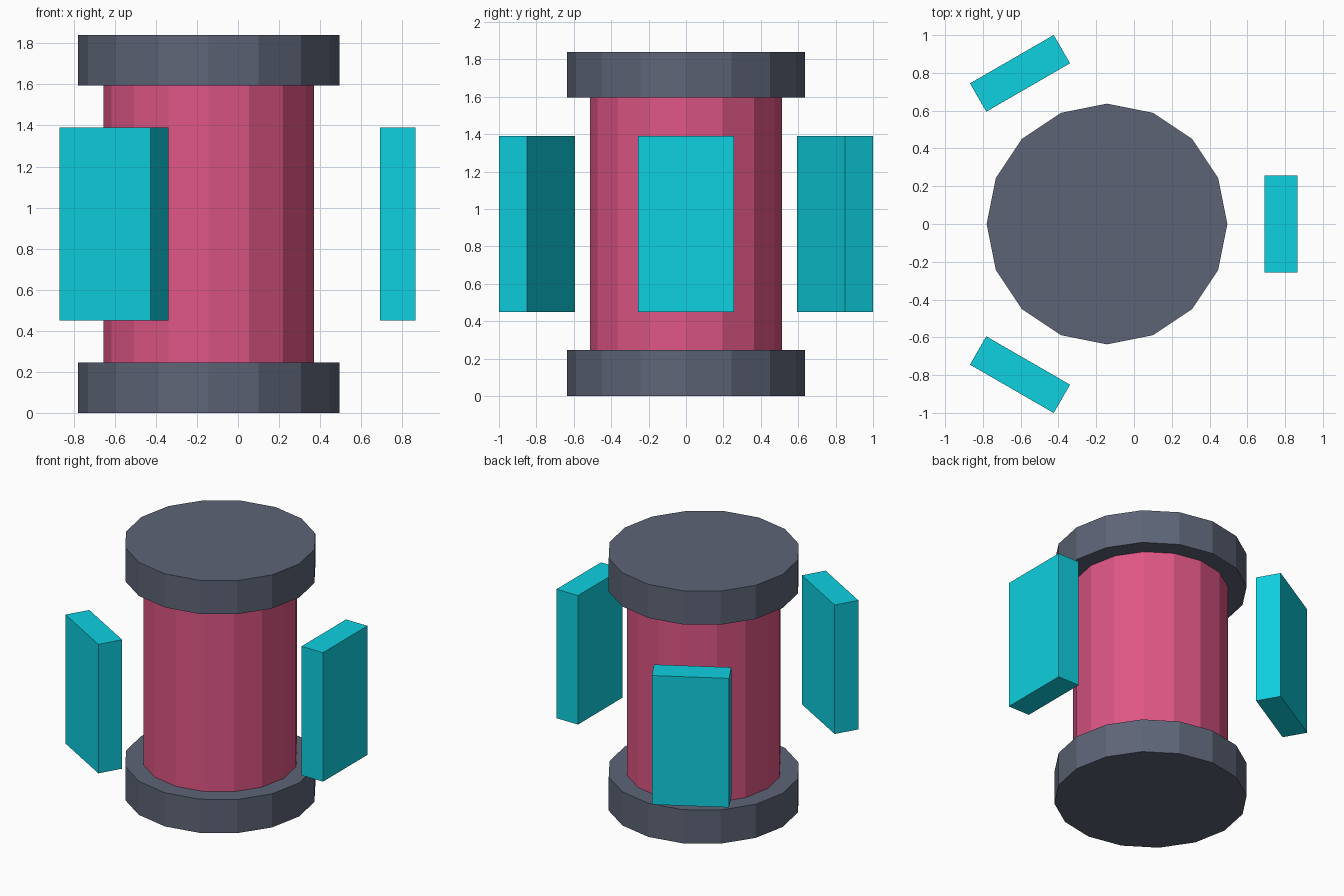
import bpy
from math import radians, cos, sin
from mathutils import Vector

if "Cube" in bpy.data.objects:
    bpy.data.objects.remove(bpy.data.objects["Cube"], do_unlink=True)

AXIS_X = -0.143   # the core stands off-centre so the whole set is centred
SIDES = 16


def material(name, rgb):
    linear = [((c / 255 + 0.055) / 1.055) ** 2.4 if c > 10 else c / 255 / 12.92 for c in rgb]
    mat = bpy.data.materials.new(name)
    mat.use_nodes = True
    mat.diffuse_color = (*linear, 1)
    mat.node_tree.nodes["Principled BSDF"].inputs["Base Color"].default_value = (*linear, 1)
    return mat


def finish(name, mat):
    obj = bpy.context.object
    obj.name = obj.data.name = name
    obj.data.materials.append(mat)
    return obj


def drum(name, radius, bottom, top, mat):
    bpy.ops.mesh.primitive_cylinder_add(
        vertices=SIDES, radius=radius, depth=top - bottom,
        location=(AXIS_X, 0, (bottom + top) / 2), rotation=(0, 0, 0))
    return finish(name, mat)


def panel(name, angle, mat):
    a = radians(angle)
    centre = Vector((AXIS_X + 0.921 * cos(a), 0.921 * sin(a), 0.92))
    bpy.ops.mesh.primitive_cube_add(size=1, location=centre, rotation=(0, 0, a))
    obj = finish(name, mat)
    obj.scale = (0.173, 0.512, 0.94)
    return obj


slate = material("slate grey", (93, 100, 118))
pink = material("pink", (222, 86, 133))
teal = material("turquoise", (14, 208, 224))

# Core and its two end caps
drum("core", 0.513, 0.245, 1.595, pink)
drum("bottom_cap", 0.637, 0, 0.245, slate)
drum("top_cap", 0.637, 1.595, 1.84, slate)

# Three floating panels around the core
for name, angle in (("left_panel", 0), ("back_panel", 120), ("front_panel", 240)):
    panel(name, angle, teal)
